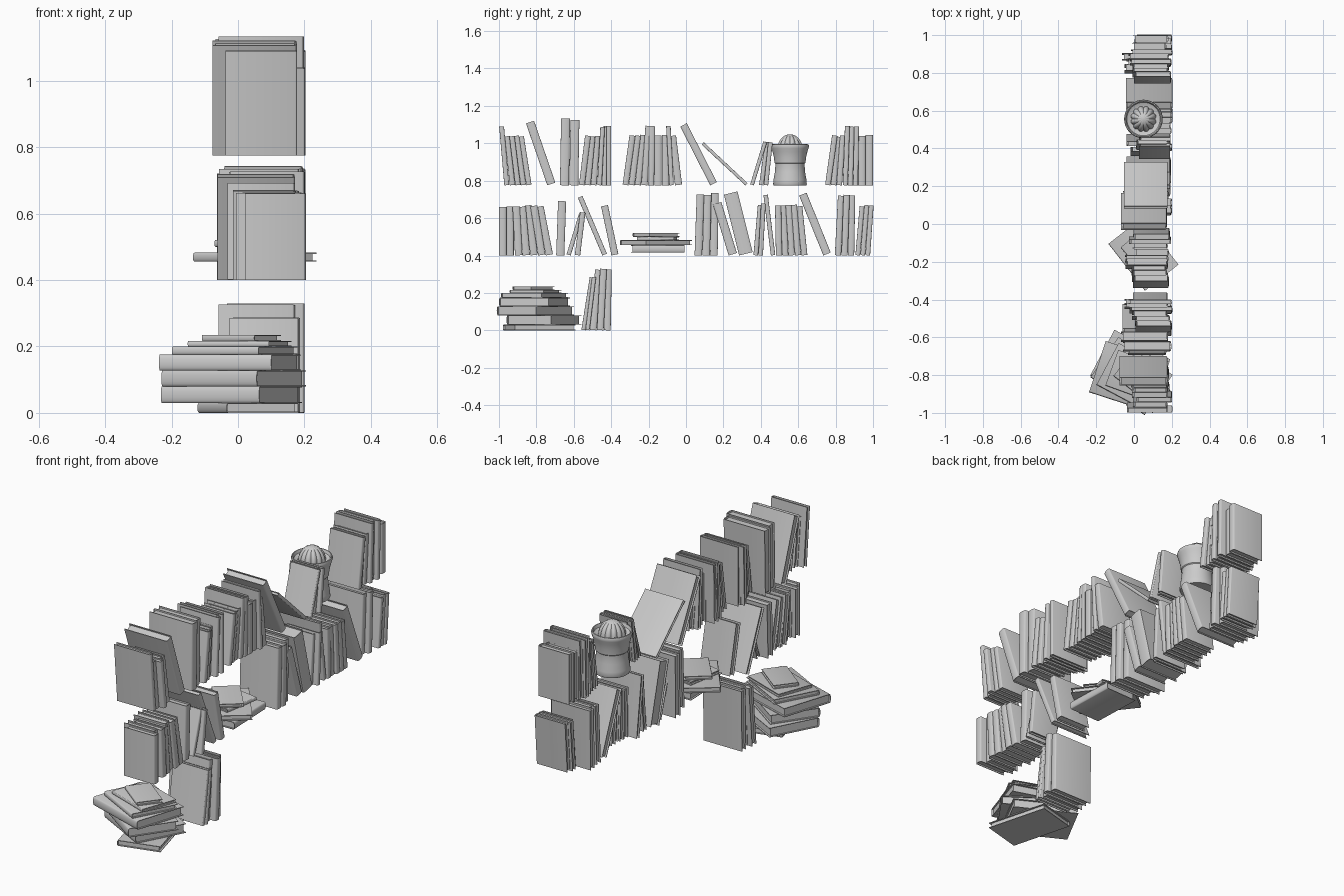
import bpy, bmesh, math, random
from mathutils import Matrix, Vector

if "Cube" in bpy.data.objects:
    bpy.data.objects.remove(bpy.data.objects["Cube"])

random.seed(4)


def finish(bm, name, matrix):
    bmesh.ops.recalc_face_normals(bm, faces=bm.faces)
    me = bpy.data.meshes.new(name)
    bm.to_mesh(me)
    bm.free()
    me.shade_smooth()
    me.set_sharp_from_angle(angle=math.radians(35))
    ob = bpy.data.objects.new(name, me)
    ob.matrix_world = matrix
    bpy.context.collection.objects.link(ob)
    return ob


def prism(bm, outline, z0, z1):
    f = bm.faces.new([bm.verts.new((x, y, z0)) for x, y in outline])
    r = bmesh.ops.extrude_face_region(bm, geom=[f], use_keep_orig=True)
    vs = [v for v in r["geom"] if isinstance(v, bmesh.types.BMVert)]
    bmesh.ops.translate(bm, verts=vs, vec=(0, 0, z1 - z0))


def book(matrix, depth, thick, height, name="book"):
    """Spine faces +x, thickness along y, height along z from 0."""
    bm = bmesh.new()
    h = thick / 2
    c = min(0.0035, thick * 0.2)
    bulge = min(0.2 * thick, 0.007)

    def arc(half, rad):
        return [(-bulge + rad * math.cos(a), half * math.sin(a))
                for a in (math.pi * (i / 8 - 0.5) for i in range(9))]

    # folded cover with rounded spine
    outer = [(-depth, -h)] + arc(h, bulge) + [(-depth, h)]
    inner = [(-depth, h - c)] + arc(h - c, max(bulge - c, 0.001))[::-1] + [(-depth, c - h)]
    prism(bm, outer + inner, 0, height)
    # page block, set back from the cover edges
    p = h - c
    prism(bm, [(-depth + 0.009, -p), (-bulge, -p), (-bulge, p), (-depth + 0.009, p)],
          0.008, height - 0.008)
    return finish(bm, name, matrix)


def shelf_row(floor, runs, name):
    """Each run: y start, y end, count, first lean, last lean, height."""
    for y0, y1, n, lean0, lean1, height in runs:
        step = (y1 - y0) / n
        for i in range(n):
            lean = math.radians(lean0 + (lean1 - lean0) * i / max(n - 1, 1))
            h = height * (random.uniform(0.98, 1.01) if n > 1 else 1)
            t = step * math.cos(lean) * 0.96
            pos = Vector((random.uniform(0.17, 0.205), y0 + step * (i + 0.5),
                          floor + t / 2 * abs(math.sin(lean))))
            book(Matrix.Translation(pos) @ Matrix.Rotation(-lean, 4, 'X'),
                 h * random.uniform(0.68, 0.73), t, h, name)


def stack(layers, name):
    """Each layer: centre x, centre y, z bottom, z top, turn, length, depth."""
    for cx, cy, z0, z1, turn, length, depth in layers:
        a = math.radians(turn)
        spine = Vector((-math.sin(a), -math.cos(a), 0))
        up = Vector((0, 0, 1))
        along = spine.cross(up)
        o = Vector((cx, cy, (z0 + z1) / 2)) + spine * depth / 2 - along * length / 2
        m = Matrix((spine, up, along)).transposed().to_4x4()
        m.translation = o
        book(m, depth, z1 - z0, length, name)


# top row of books
shelf_row(0.775, [
    (-.972, -.945, 1, -5, -5, .315), (-.943, -.825, 4, -6, -9, .265),
    (-.745, -.695, 1, -19, -19, .35), (-.675, -.575, 2, 1, 1, .355),
    (-.573, -.477, 3, 7, 4, .265), (-.475, -.40, 3, 3, 0, .318),
    (-.34, -.24, 3, 8, 6, .268), (-.24, -.17, 2, 4, 1, .318),
    (-.17, -.09, 2, 0, 0, .27), (-.09, -.065, 1, -3, -3, .318),
    (-.06, -.02, 1, -7, -7, .265), (.124, .17, 1, -27, -27, .353),
    (.31, .336, 1, -47, -47, .32), (.342, .364, 1, 17, 17, .24),
    (.39, .44, 2, 8, 6, .235), (.743, .835, 3, 8, 4, .265),
    (.838, .92, 3, 2, 1, .318), (.92, 1.0, 2, 0, 0, .268)], "top_row_book")

# middle row of books
shelf_row(0.40, [
    (-1.0, -.92, 2, 0, 0, .265), (-.915, -.71, 5, -3, -11, .265),
    (-.695, -.65, 1, 2, 2, .29), (-.64, -.615, 1, 17, 17, .235),
    (-.595, -.565, 1, 7, 7, .23), (-.45, -.42, 1, -23, -23, .335),
    (-.40, -.36, 1, -12, -12, .268), (.045, .17, 3, 2, 1, .33),
    (.225, .275, 1, -17, -17, .285), (.28, .36, 1, -14, -14, .335),
    (.36, .412, 2, 5, 3, .275), (.453, .478, 1, -7, -7, .325),
    (.48, .65, 5, -1, -6, .268), (.73, .778, 1, -22, -22, .345),
    (.795, .90, 3, 3, 1, .325), (.905, .985, 3, 5, 4, .268)], "middle_row_book")

# bottom row of books
shelf_row(0.0, [(-.56, -.515, 2, 9, 7, .285), (-.515, -.402, 3, 5, 1, .33)],
          "bottom_row_book")

# flat piles
stack([(.03, -.785, 0, .03, 75, .34, .225), (-.02, -.76, .03, .08, 28, .335, .275),
       (-.013, -.805, .08, .128, 35, .35, .26), (-.025, -.81, .128, .175, 18, .355, .285),
       (-.01, -.81, .175, .2, 28, .295, .25), (.005, -.805, .2, .216, 20, .26, .2),
       (.01, -.815, .216, .235, 38, .2, .13)], "bottom_pile_book")
stack([(.08, -.15, .415, .455, -92, .28, .19), (.05, -.16, .455, .482, 52, .315, .225),
       (.06, -.15, .482, .5, -80, .2, .16), (.05, -.16, .5, .52, 50, .21, .14)],
      "middle_pile_book")


def lathe(name, profile, ribs=0, seg=72):
    """Turned shape; ribs flute the outline."""
    bm = bmesh.new()
    rings = []
    for r, z in profile:
        ring = []
        for i in range(seg):
            a = 2 * math.pi * i / seg
            k = 1 - 0.12 * (1 - abs(math.sin(ribs * a / 2))) if ribs else 1
            ring.append(bm.verts.new((r * k * math.cos(a), r * k * math.sin(a), z)))
        rings.append(ring)
    for lo, hi in zip(rings, rings[1:]):
        for i in range(seg):
            j = (i + 1) % seg
            bm.faces.new((lo[i], lo[j], hi[j], hi[i]))
    bm.faces.new(rings[0])
    bm.faces.new(rings[-1])
    return finish(bm, name, Matrix.Translation((0.05, 0.556, 0.775)))


# citrus squeezer: waisted base, flared cup with rim, fluted dome on top
lathe("squeezer_base", [(.087, 0), (.09, .006), (.088, .03), (.081, .07),
                        (.078, .105), (.079, .12)])
lathe("squeezer_cup", [(.078, .115), (.083, .12), (.086, .15), (.093, .18), (.099, .198),
                       (.102, .21), (.099, .219), (.094, .22), (.088, .205), (.066, .195)])
lathe("squeezer_dome", [(.069 * math.cos(a), .195 + .078 * math.sin(a))
                        for a in (math.pi / 2 * i / 10 * 0.98 for i in range(11))], ribs=12)
